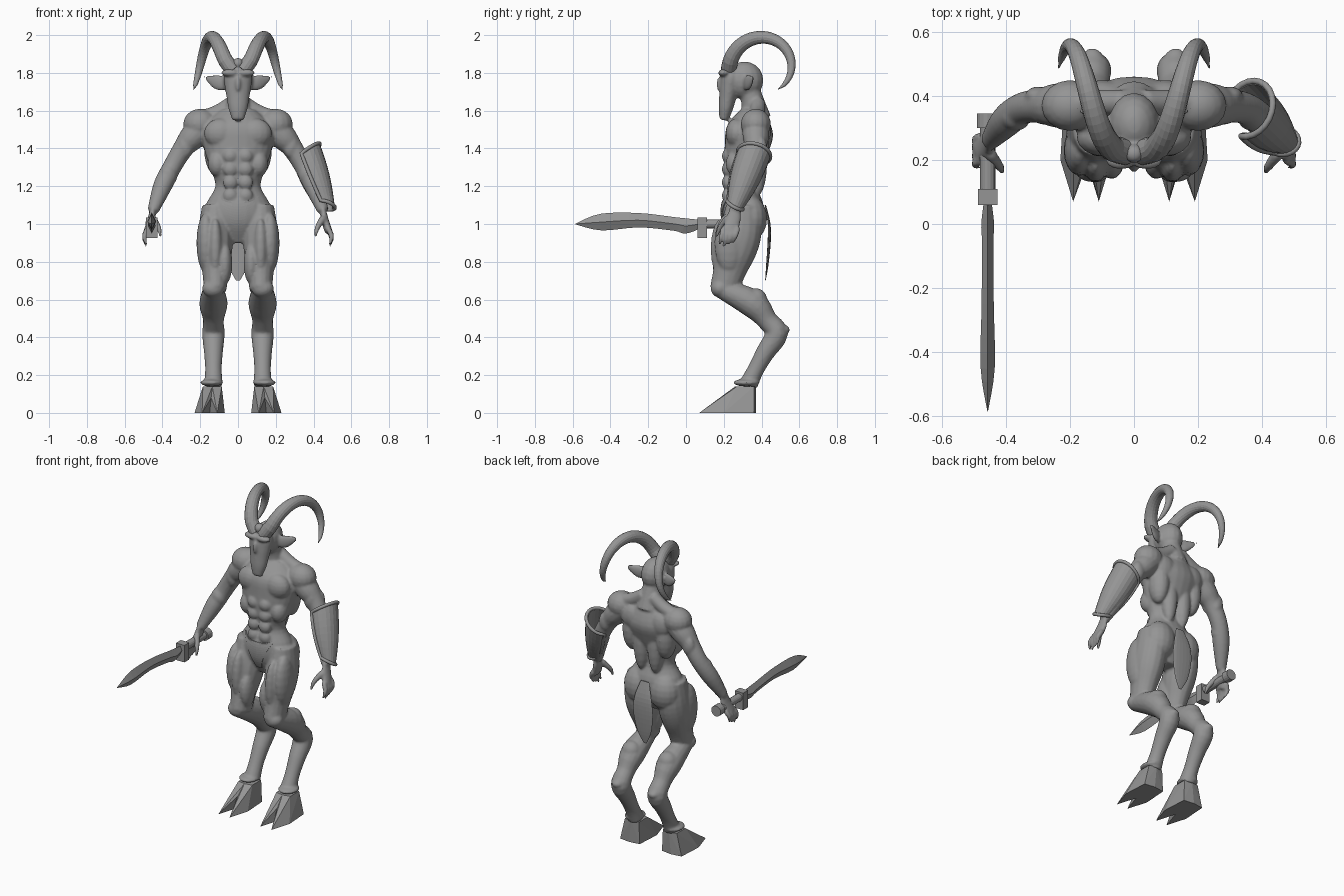
import bpy, bmesh, math
from mathutils import Vector, Matrix

if "Cube" in bpy.data.objects:
    bpy.data.objects.remove(bpy.data.objects["Cube"])

grey = bpy.data.materials.new("plain grey")
grey.use_nodes = True
grey.diffuse_color = (.3, .3, .3, 1)
grey.node_tree.nodes["Principled BSDF"].inputs["Base Color"].default_value = grey.diffuse_color
X_AXIS, Z_AXIS = Vector((1, 0, 0)), Vector((0, 0, 1))
BOTH_SIDES = (1, -1)


def smooth_path(points, steps):
    """Catmull-Rom curve through points of any dimension."""
    pts = [Vector(p) for p in points]
    path = []
    for i in range(len(pts) - 1):
        a, b, c, d = pts[max(i - 1, 0)], pts[i], pts[i + 1], pts[min(i + 2, len(pts) - 1)]
        for k in range(steps):
            t = k / steps
            path.append(b + (c - a) * (t / 2) + (a * 2 - b * 5 + c * 4 - d) * (t * t / 2)
                        + (b * 3 - a - c * 3 + d) * (t ** 3 / 2))
    return path + [pts[-1]]


def loft(bm, points, side=1, wide=1, deep=1, segments=16, steps=4, ref=X_AXIS):
    """Closed tube through (x, y, z, radius) points, mirrored where side is negative."""
    path = smooth_path(points, steps)
    centers = [p.xyz for p in path]
    last = len(path) - 1
    rings = []
    for i, center in enumerate(centers):
        tangent = (centers[min(i + 1, last)] - centers[max(i - 1, 0)]).normalized()
        across = (ref - tangent * ref.dot(tangent)).normalized()
        depth = tangent.cross(across)
        radius = max(path[i].w, .002)
        ring = []
        for k in range(segments):
            angle = math.tau * k / segments
            offset = across * (math.cos(angle) * wide) + depth * (math.sin(angle) * deep)
            co = center + offset * radius
            ring.append(bm.verts.new((co.x * side, co.y, co.z)))
        rings.append(ring)
    for ring, following in zip(rings, rings[1:]):
        for k in range(segments):
            bm.faces.new((ring[k], ring[k - 1], following[k - 1], following[k]))
    bm.faces.new(rings[0])
    bm.faces.new(rings[-1])


def place(center, size, side=1):
    x, y, z = center
    return Matrix.Translation((x * side, y, z)) @ Matrix.Diagonal((*size, 1))


def blob(bm, center, radii, side=1):
    bmesh.ops.create_uvsphere(bm, u_segments=16, v_segments=10, radius=1,
                              matrix=place(center, radii, side))


def make_object(name, bm):
    bmesh.ops.recalc_face_normals(bm, faces=bm.faces)
    mesh = bpy.data.meshes.new(name)
    bm.to_mesh(mesh)
    bm.free()
    mesh.materials.append(grey)
    obj = bpy.data.objects.new(name, mesh)
    bpy.context.collection.objects.link(obj)
    return obj


def upright(x, points):
    """Points (y, z, radius) lying in one plane of constant x."""
    return [(x, *p) for p in points]


# Torso, neck and head on the centre line
bm = bmesh.new()
torso_widths = (.08, .16, .17, .12, .15, .18, .19, .1)
torso = []
for i, width in enumerate(torso_widths):
    z = .9 + i / 10
    torso.append((0, .3 + max(0, z - 1.3) / 5, z, width))
loft(bm, torso, deep=.65, segments=24)
loft(bm, upright(0, [(.37, 1.56, .08), (.35, 1.66, .06), (.32, 1.74, .06)]))
blob(bm, (0, .31, 1.76), (.08, .1, .1))
mask_widths = (.05, .075, .07, .06, .05, .03)
loft(bm, [(0, .25 - .01 * i, 1.84 - .058 * i, width) for i, width in enumerate(mask_widths)], deep=.75)
blob(bm, (0, .2, 1.74), (.02, .04, .05))
blob(bm, (0, .22, 1.85), (.03, .03, .03))

# Muscles and bony bumps: centre and radii on the left side
muscles = {
    "brow": ((.04, .2, 1.8), (.05, .03, .02)),
    "chest": ((.09, .27, 1.48), (.09, .06, .08)),
    "flank": ((.11, .27, 1.32), (.05, .06, .07)),
    "side_of_back": ((.12, .37, 1.4), (.06, .07, .14)),
    "spine_muscle": ((.05, .38, 1.33), (.05, .05, .18)),
    "shoulder_blade": ((.1, .4, 1.49), (.08, .05, .08)),
    "buttock": ((.09, .34, 1.03), (.1, .09, .12)),
    "shoulder": ((.2, .37, 1.53), (.09, .08, .08)),
    "upper_arm_front": ((.28, .34, 1.41), (.04, .03, .06)),
    "upper_arm_back": ((.3, .4, 1.4), (.04, .03, .06)),
    "forearm": ((.37, .34, 1.26), (.05, .05, .06)),
    "outer_thigh": ((.17, .23, .9), (.05, .08, .16)),
    "inner_thigh": ((.07, .2, .79), (.04, .06, .11)),
    "front_thigh": ((.12, .19, .87), (.04, .06, .16)),
    "kneecap": ((.13, .18, .66), (.06, .05, .05)),
    "calf": ((.13, .37, .6), (.06, .06, .06)),
    "hock": ((.13, .5, .44), (.04, .05, .03)),
    "ankle_cuff": ((.14, .32, .16), (.06, .07, .02)),
}

for side in BOTH_SIDES:
    for center, radii in muscles.values():
        blob(bm, center, radii, side)
    for row in range(4):
        blob(bm, (.04, .22, 1.36 - .07 * row), (.04, .03, .04), side)
    # Ear, neck muscle and arm
    loft(bm, [(.06, .31, 1.74, .03), (.11, .33, 1.75, .04), (.18, .36, 1.78, .006)],
         side, deep=.4, ref=Z_AXIS)
    loft(bm, [(.03, .38, 1.64, .04), (.11, .38, 1.59, .04), (.2, .38, 1.56, .04)], side, ref=Z_AXIS)
    loft(bm, [(.17, .37, 1.53, .07), (.24, .37, 1.46, .07), (.29, .37, 1.4, .055),
              (.35, .36, 1.3, .05), (.4, .32, 1.2, .05), (.45, .26, 1.07, .03)], side)
    # Palm, four fingers and thumb
    loft(bm, [(.45, .26, 1.08, .03), (.46, .25, 1.02, .04), (.48, .23, .96, .04)], side, wide=.5)
    for finger in range(4):
        knuckle = Vector((.475, .2 + .025 * finger, .98))
        drop = Vector((0, -.025, -.1 + .01 * abs(finger - 1)))
        bend = X_AXIS * .02
        loft(bm, [(*knuckle, .015), (*(knuckle + drop / 2 + bend), .014),
                  (*(knuckle + drop + bend / 2), .006)], side, segments=8)
    loft(bm, [(.45, .22, 1.03, .02), (.42, .18, .98, .015), (.41, .16, .93, .006)], side, segments=8)
    # Thigh, then shank down to the ankle
    loft(bm, upright(.12, [(.3, 1.1, .07), (.29, .97, .09), (.26, .86, .09),
                           (.23, .75, .07), (.2, .65, .06)]), side, deep=1.25)
    loft(bm, upright(.13, [(.18, .66, .05), (.35, .58, .075), (.43, .49, .055), (.48, .42, .06),
                           (.42, .32, .05), (.37, .23, .044), (.33, .15, .05)]), side)
body = make_object("body", bm)
merge = body.modifiers.new("merge", "REMESH")
merge.mode, merge.voxel_size, merge.use_smooth_shade = "VOXEL", .008, True
soften = body.modifiers.new("soften", "SMOOTH")
soften.factor, soften.iterations = .5, 3

# Horns: curled back over the head, spreading outwards
bm = bmesh.new()
horn = []
for i in range(17):
    t = i / 16
    angle = math.radians(185 - 245 * t)
    reach = .135 + .06 * (1 - t) ** 2
    horn.append((.025 + .21 * t ** .6, .42 + reach * math.cos(angle),
                 1.83 + reach * math.sin(angle), .042 * math.sqrt(1 - t)))
for side in BOTH_SIDES:
    loft(bm, horn, side, steps=2)
horns = make_object("horns", bm)

# Cloven hooves: two pointed toes each
bm = bmesh.new()
toe = [(0, .26, .14), (0, .37, .14), (.05, .27, .14), (.05, .36, .14), (0, .37, 0), (.07, .36, 0),
       (.08, .2, 0), (.04, .07, 0), (0, .2, 0), (0, .2, .08)]
for side in BOTH_SIDES:
    for half in BOTH_SIDES:
        corners = [bm.verts.new((side * (.15 - z / 10 + half * x), y, z)) for x, y, z in toe]
        bmesh.ops.convex_hull(bm, input=corners)
hooves = make_object("hooves", bm)

# Loincloth: front panel wrapped on the hips, back panel hanging
bm = bmesh.new()
bmesh.ops.create_grid(bm, x_segments=12, y_segments=12, size=1)
for v in bm.verts:
    across, up = v.co.x, (v.co.y + 1) / 2
    v.co = (across * (.02 + .09 * up ** 1.3), 0, .95 + .17 * up + .03 * up * across ** 2)
front_cloth = make_object("front_cloth", bm)
wrap = front_cloth.modifiers.new("wrap", "SHRINKWRAP")
wrap.target, wrap.wrap_method, wrap.wrap_mode = body, "PROJECT", "ABOVE_SURFACE"
wrap.offset, wrap.use_project_y = .005, True
front_cloth.modifiers.new("thickness", "SOLIDIFY").thickness = .006

bm = bmesh.new()
loft(bm, upright(0, [(.42, 1.1, .03), (.44, 1, .06), (.44, .9, .07), (.43, .78, .05), (.42, .7, .01)]),
     deep=.12)
back_cloth = make_object("back_cloth", bm)

# Sword held in the right hand
SWORD_X = -.457
bm = bmesh.new()
loft(bm, upright(SWORD_X, [(.07, 1, .024), (0, .99, .04), (-.06, 1, .036), (-.25, 1.02, .038),
                           (-.45, 1.01, .044), (-.585, 1, .002)]), wide=.5, segments=4)
blade = make_object("sword_blade", bm)

bm = bmesh.new()
bmesh.ops.create_cube(bm, size=1, matrix=place((SWORD_X, .085, .98), (.06, .05, .11)))
for start, stop, radius in ((.07, .32, .024), (.3, .345, .034)):
    loft(bm, upright(SWORD_X, [(start, 1, radius), (stop, 1, radius)]), steps=1)
hilt = make_object("sword_hilt", bm)

# Bracer on the left forearm: open shell with a raised rim
elbow, wrist = Vector((.36, .36, 1.37)), Vector((.46, .26, 1.1))
axis = (wrist - elbow).normalized()
outward = Vector((.85, .35, .3))
outward = (outward - axis * outward.dot(axis)).normalized()
sideways = axis.cross(outward)
bm = bmesh.new()
rows = []
for i in range(9):
    t = i / 8
    radius = .088 - .042 * t + .012 * math.sin(math.pi * t)
    row = []
    for j in range(-8, 9):
        angle = math.radians(125 * j / 8)
        ray = outward * math.cos(angle) + sideways * math.sin(angle)
        slant = axis * (.03 * math.cos(angle) * (2 * t - 1))
        row.append(bm.verts.new(elbow.lerp(wrist, t) + ray * radius + slant))
    rows.append(row)
for row, following in zip(rows, rows[1:]):
    for j in range(len(row) - 1):
        bm.faces.new((row[j], row[j + 1], following[j + 1], following[j]))
border = rows[0] + [row[-1] for row in rows[1:-1]] + rows[-1][::-1] + [row[0] for row in rows[-2:0:-1]]
rim_curve = bpy.data.curves.new("bracer_rim", "CURVE")
rim_curve.dimensions, rim_curve.bevel_depth = "3D", .01
line = rim_curve.splines.new("POLY")
line.points.add(len(border) - 1)
for point, vert in zip(line.points, border):
    point.co = (*vert.co, 1)
line.use_cyclic_u = True
rim_curve.materials.append(grey)
bpy.context.collection.objects.link(bpy.data.objects.new("bracer_rim", rim_curve))
bracer = make_object("bracer", bm)
bracer.modifiers.new("thickness", "SOLIDIFY").thickness = .012

# Smooth shading with sharp edges kept
for obj in bpy.context.view_layer.objects:
    obj.select_set(obj in (horns, hooves, front_cloth, back_cloth, blade, hilt, bracer))
bpy.context.view_layer.objects.active = horns
bpy.ops.object.shade_smooth_by_angle(angle=math.radians(35))
